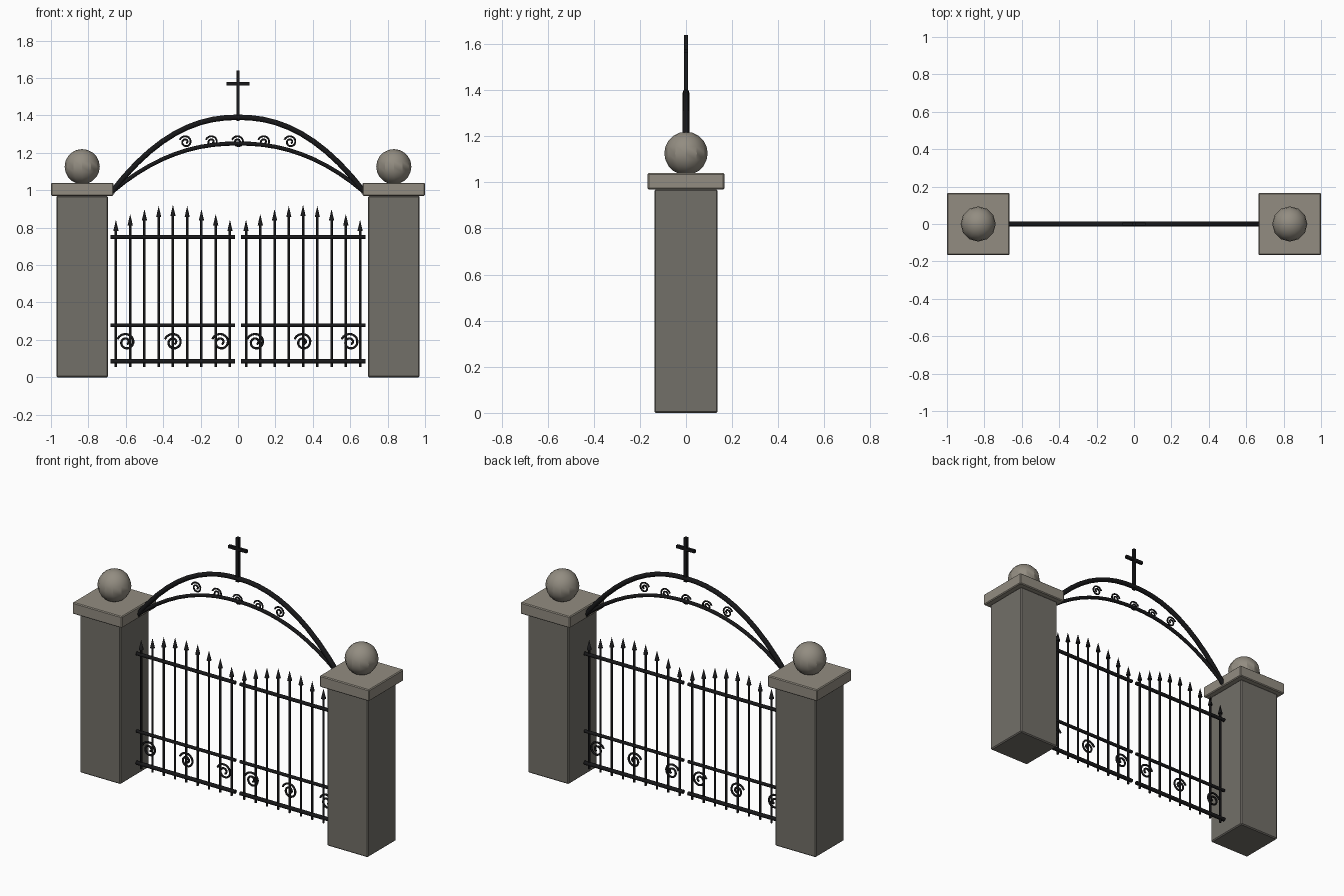
import bpy, math
from mathutils import Vector

if "Cube" in bpy.data.objects:
    bpy.data.objects.remove(bpy.data.objects["Cube"])


def material(name, rgb):
    m = bpy.data.materials.new(name)
    m.diffuse_color = (*rgb, 1)
    m.use_nodes = True
    m.node_tree.nodes["Principled BSDF"].inputs["Base Color"].default_value = m.diffuse_color
    return m


STONE = material("pillar stone", (0.17, 0.16, 0.14))
PALE = material("pale stone", (0.29, 0.265, 0.22))
IRON = material("black iron", (0.009, 0.009, 0.010))


def finish(name, mat):
    ob = bpy.context.object
    ob.name = name
    ob.data.materials.append(mat)
    return ob


def box(name, center, size, mat, bevel=0):
    bpy.ops.mesh.primitive_cube_add(size=1, location=center)
    ob = finish(name, mat)
    ob.scale = size
    bpy.ops.object.transform_apply(location=False, rotation=False, scale=True)
    if bevel:
        b = ob.modifiers.new("soft edges", "BEVEL")
        b.width, b.segments = bevel, 1
    return ob


def rod(name, a, b, r, mat=IRON, tip=None, sides=8):
    # round bar from a to b; tip gives a different end radius
    a, b = Vector(a), Vector(b)
    d = b - a
    bpy.ops.mesh.primitive_cone_add(vertices=sides, radius1=r,
                                    radius2=r if tip is None else tip,
                                    depth=d.length, location=(a + b) / 2,
                                    rotation=d.to_track_quat('Z', 'Y').to_euler())
    ob = finish(name, mat)
    bpy.ops.object.shade_smooth_by_angle(angle=math.radians(50))
    return ob


def tube(name, points, r):
    cu = bpy.data.curves.new(name, 'CURVE')
    cu.dimensions = '3D'
    cu.bevel_depth, cu.bevel_resolution = r, 2
    cu.use_fill_caps = True
    sp = cu.splines.new('POLY')
    sp.points.add(len(points) - 1)
    for p, co in zip(sp.points, points):
        p.co = (*co, 1)
    sp.use_smooth = True
    cu.materials.append(IRON)
    ob = bpy.data.objects.new(name, cu)
    bpy.context.collection.objects.link(ob)
    return ob


def scroll(name, x, z, size, r):
    # flat spiral winding clockwise inward, starting at the upper left
    pts, n = [], 28
    for i in range(n + 1):
        t = i / n
        a = math.radians(160 - 585 * t)
        rad = size * (1 - 0.8 * t)
        pts.append((x + rad * math.cos(a), 0, z + rad * math.sin(a)))
    tube(name, pts, r)


for side, s in (("left", -1), ("right", 1)):
    # stone pillar, cap and ball
    x = s * 0.833
    box(side + "_pillar", (x, 0, 0.485), (0.275, 0.275, 0.97), STONE, 0.006)
    box(side + "_cap", (x, 0, 1.005), (0.333, 0.333, 0.07), PALE, 0.005)
    bpy.ops.mesh.primitive_uv_sphere_add(segments=12, ring_count=10, radius=0.094,
                                         location=(x, 0, 1.126))
    finish(side + "_ball", PALE)
    bpy.ops.object.shade_smooth_by_angle(angle=math.radians(29))

    # gate leaf rails
    for part, z, r in (("bottom", 0.085, 0.012), ("middle", 0.278, 0.01),
                       ("top", 0.75, 0.011)):
        rod(f"{side}_{part}_rail", (s * 0.016, 0, z), (s * 0.682, 0, z), r)

    # upright bars with spear tips rising to the middle of the leaf
    for i in range(9):
        bx = s * (0.043 + 0.0762 * i)
        top = 0.842 + 0.08 * math.sin(math.pi * i / 8)
        rod(f"{side}_bar_{i}", (bx, 0, 0.055), (bx, 0, top - 0.055), 0.0065)
        rod(f"{side}_spear_{i}", (bx, 0, top - 0.06), (bx, 0, top), 0.014, tip=0)

# scrolls in the lower band of both leaves
for i, x in enumerate((-0.598, -0.345, -0.092, 0.095, 0.348, 0.6)):
    scroll(f"gate_scroll_{i}", x, 0.187, 0.049, 0.006)

# double arch
for name, rise, r, half in (("outer_arch", 0.40, 0.0145, 0.675),
                            ("inner_arch", 0.26, 0.011, 0.675)):
    n = 20
    us = [-1 + 2 * i / n for i in range(n + 1)]
    tube(name, [(half * u, 0, 0.99 + rise * (1 - abs(u) ** 2.2)) for u in us], r)

# scrolls between the arches
for i in range(5):
    scroll(f"arch_scroll_{i}", (i - 2) * 0.14, 1.258, 0.034, 0.005)

# cross on top
box("cross_post", (0, 0, 1.505), (0.018, 0.018, 0.27), IRON)
box("cross_arm", (0, 0, 1.57), (0.122, 0.016, 0.018), IRON)
